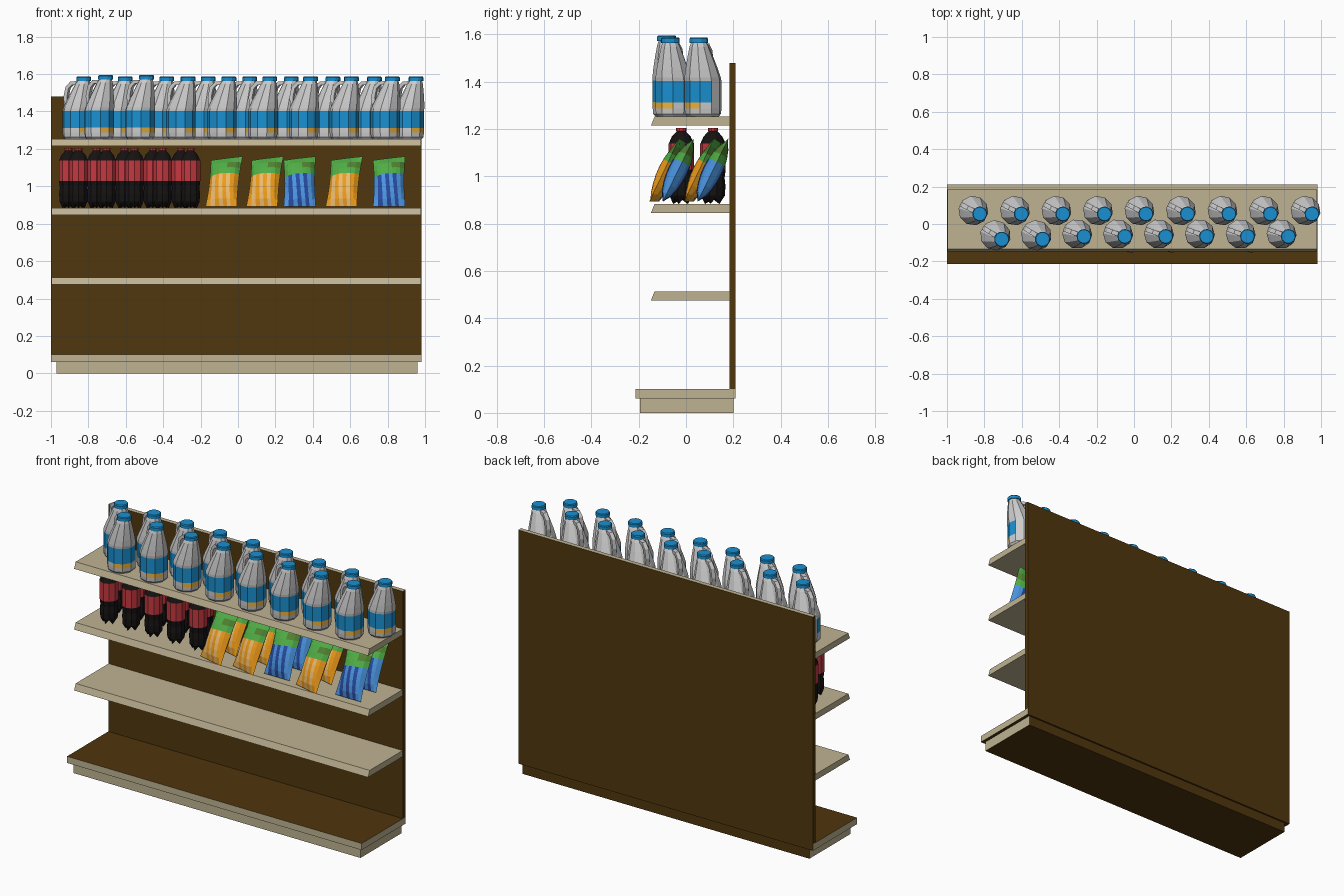
import bpy, bmesh, math
from mathutils import Vector, Matrix

if "Cube" in bpy.data.objects:
    bpy.data.objects.remove(bpy.data.objects["Cube"])


def mat(name, r, g, b):
    m = bpy.data.materials.new(name)
    m.diffuse_color = (r, g, b, 1)
    m.use_nodes = True
    m.node_tree.nodes["Principled BSDF"].inputs["Base Color"].default_value = m.diffuse_color
    return m


BEIGE = mat("beige", .52, .45, .29)
BROWN = mat("brown", .08, .037, .004)
WHITE = mat("jug_white", .6, .6, .6)
BLUE = mat("jug_blue", .01, .28, .64)
YELLOW = mat("label_yellow", .85, .45, .05)
RED = mat("red", .55, .04, .05)
BLACK = mat("dark_drink", .008, .006, .006)
ORANGE = mat("bag_orange", .85, .33, .01)
PALE = mat("bag_pale_orange", .85, .5, .16)
NAVY = mat("bag_dark_blue", .02, .07, .36)
SKY = mat("bag_blue", .07, .3, .75)
GREEN = mat("bag_green", .08, .42, .06)
DKGREEN = mat("bag_dark_green", .08, .22, .03)


def to_mesh(bm, name, mats):
    bmesh.ops.recalc_face_normals(bm, faces=bm.faces)
    me = bpy.data.meshes.new(name)
    bm.to_mesh(me)
    bm.free()
    for m in mats:
        me.materials.append(m)
    return me


def place(name, me, loc=(0, 0, 0), rot=(0, 0, 0), scale=1):
    o = bpy.data.objects.new(name, me)
    o.location, o.rotation_euler, o.scale = loc, rot, (scale,) * 3
    bpy.context.collection.objects.link(o)
    return o


def extrude_x(name, profile, x0, x1, mats, pick=lambda n: 0):
    """Prism along x from a (y, z) profile; pick chooses a material by normal."""
    bm = bmesh.new()
    a = [bm.verts.new((x0, y, z)) for y, z in profile]
    b = [bm.verts.new((x1, y, z)) for y, z in profile]
    bm.faces.new(a)
    bm.faces.new(b)
    for i in range(len(a)):
        j = (i + 1) % len(a)
        bm.faces.new((a[i], a[j], b[j], b[i]))
    bmesh.ops.recalc_face_normals(bm, faces=bm.faces)
    for f in bm.faces:
        f.material_index = pick(f.normal)
    return place(name, to_mesh(bm, name, mats))


def rect(y0, y1, z0, z1):
    return [(y0, z0), (y1, z0), (y1, z1), (y0, z1)]


def lathe(bm, rings, n, pick):
    """Closed loft of (z, radius, x shift) rings; pick(row, angle) gives the material."""
    loops = []
    for z, r, s in rings:
        loops.append([bm.verts.new((s + r * math.cos(2 * math.pi * (k + .5) / n),
                                    r * math.sin(2 * math.pi * (k + .5) / n), z))
                      for k in range(n)])
    for i in range(len(loops) - 1):
        for k in range(n):
            j = (k + 1) % n
            f = bm.faces.new((loops[i][k], loops[i][j], loops[i + 1][j], loops[i + 1][k]))
            f.material_index = pick(i, 360 * (k + 1) / n)
    for row, i in ((0, 0), (len(loops) - 2, -1)):
        c = bm.verts.new(sum((v.co for v in loops[i]), Vector()) / n)
        for k in range(n):
            f = bm.faces.new((loops[i][k], loops[i][(k + 1) % n], c))
            f.material_index = pick(row, 0)
    return loops


# Shelf unit: plinth, base tray, back panel, three shelves with slanted price edge
front_beige = lambda n: 0 if n.y < -.5 or abs(n.x) > .5 else 1
extrude_x("plinth", rect(-.195, .2, 0, .06), -.97, .96, [BEIGE, BROWN], front_beige)
extrude_x("base_tray", rect(-.213, .21, .06, .1), -1, .98, [BEIGE, BROWN], front_beige)
extrude_x("back_panel", rect(.183, .21, .1, 1.48), -1, .98, [BEIGE, BROWN],
          lambda n: 0 if n.z > .5 else 1)
for i, top in enumerate((.513, .883, 1.252)):
    extrude_x(f"shelf_{i + 1}", [(-.148, top - .037), (.183, top - .037), (.183, top), (-.133, top)],
              -.998, .978, [BEIGE])


# Jug: faceted body leaning to an offset neck, printed band, cap and side handle
def jug_mesh():
    bm = bmesh.new()

    def label(row, ang):
        off = (ang + 55 + 180) % 360 - 180
        if abs(off) > 97:
            return 0
        if row == 3:
            return 1
        return 2 if row == 2 and 0 < off < 60 else 0

    prof = [(0, .066), (.012, .077), (.035, .079), (.06, .079), (.15, .079), (.165, .078),
            (.2, .07), (.25, .056), (.295, .042), (.314, .033)]
    rings = [(z, r, max(0, z - .15) * .24) for z, r in prof]
    lathe(bm, rings, 10, label)
    lathe(bm, [(.312, .04, .04), (.33, .04, .04), (.335, .036, .04)], 12, lambda r, a: 1)
    path = [Vector(p) for p in ((.01, 0, .3), (-.03, 0, .3), (-.055, 0, .275), (-.066, 0, .225), (-.06, 0, .165))]
    prev = None
    for i, p in enumerate(path):
        t = (path[min(i + 1, 4)] - path[max(i - 1, 0)]).normalized()
        n, s = Vector((-t.z, 0, t.x)) * .01, Vector((0, .012, 0))
        ring = [bm.verts.new(p + d) for d in (n + s, n - s, -n - s, -n + s)]
        if prev:
            for k in range(4):
                bm.faces.new((prev[k], prev[(k + 1) % 4], ring[(k + 1) % 4], ring[k]))
        else:
            bm.faces.new(ring)
        prev = ring
    bm.faces.new(prev)
    return to_mesh(bm, "jug", [WHITE, BLUE, YELLOW])


jug = jug_mesh()
for i in range(9):
    place(f"jug_back_{i + 1}", jug, (-.86 + .222 * i, .072, 1.252), (0, 0, math.radians(-27)))
for i in range(8):
    big = i < 2
    place(f"jug_front_{i + 1}", jug, (-.742 + .2185 * i, -.06 if big else -.053, 1.252),
          (0, 0, math.radians(-32 if big else -20)), 1.025 if big else 1)


# Drink bottle: lobed foot, waist, red band, shoulder and cap
def bottle_mesh():
    bm = bmesh.new()
    prof = [(0, .034), (.035, .05), (.075, .053), (.11, .049), (.14, .053), (.146, .054), (.255, .054),
            (.26, .051), (.285, .04), (.3, .026), (.308, .019), (.309, .022), (.322, .022)]
    loops = lathe(bm, [(z, r, 0) for z, r in prof], 10, lambda row, a: 1 if row in (5, 11) else 0)
    for v in loops[0][::2]:
        v.co.z += .025
    bm.verts.ensure_lookup_table()
    for v in bm.verts:
        if v.co.xy.length < .001 and v.co.z < .05:
            v.co.z = .02
    return to_mesh(bm, "bottle", [BLACK, RED])


bottle = bottle_mesh()
for row, x, y in (("front", -.853, -.02), ("back", -.906, .114)):
    for i in range(5):
        place(f"bottle_{row}_{i + 1}", bottle, (x + .15 * i, y, .883))


# Snack bag: pillow grid with curved stripes, green top and flat crimped edges
def bag_mesh(name, base, stripe):
    bm = bmesh.new()
    nu, nv = 8, 8
    grids = []
    for side in (-1, 1):
        g = []
        for j in range(nv + 1):
            v = j / nv
            row = []
            for i in range(nu + 1):
                u = 2 * i / nu - 1
                bulge = max(0, math.sin(math.pi * v)) ** .65 * (1 - u * u) ** .6
                x = .086 * (1 - .07 * math.sin(math.pi * v)) * (u - .3 * (v - .5) * (1 - u * u))
                z = .285 * v + .012 * u * math.sin(math.pi * v / 2)
                row.append(bm.verts.new((x, side * .042 * bulge, z)))
            g.append(row)
        grids.append(g)
        for j in range(nv):
            for i in range(nu):
                f = bm.faces.new((g[j][i], g[j][i + 1], g[j + 1][i + 1], g[j + 1][i]))
                if j >= 5:
                    f.material_index = 3 if j == 6 and i > 4 else 2
                else:
                    f.material_index = 1 if i in (1, 3, 5) else 0
    bmesh.ops.remove_doubles(bm, verts=bm.verts, dist=.0002)
    return to_mesh(bm, name, [base, stripe, GREEN, DKGREEN])


orange_bag = bag_mesh("orange_bag", ORANGE, PALE)
blue_bag = bag_mesh("blue_bag", SKY, NAVY)
for row, dy in (("front", 0), ("back", .147)):
    for i, (x, is_blue) in enumerate(((-.09, 0), (.128, 0), (.33, 1), (.552, 0), (.808, 1))):
        place(f"snack_bag_{row}_{i + 1}", blue_bag if is_blue else orange_bag,
              (x, (-.098 if is_blue else -.135) + dy, .893),
              (math.radians(-26), 0, 0 if is_blue else math.radians(-14)))
